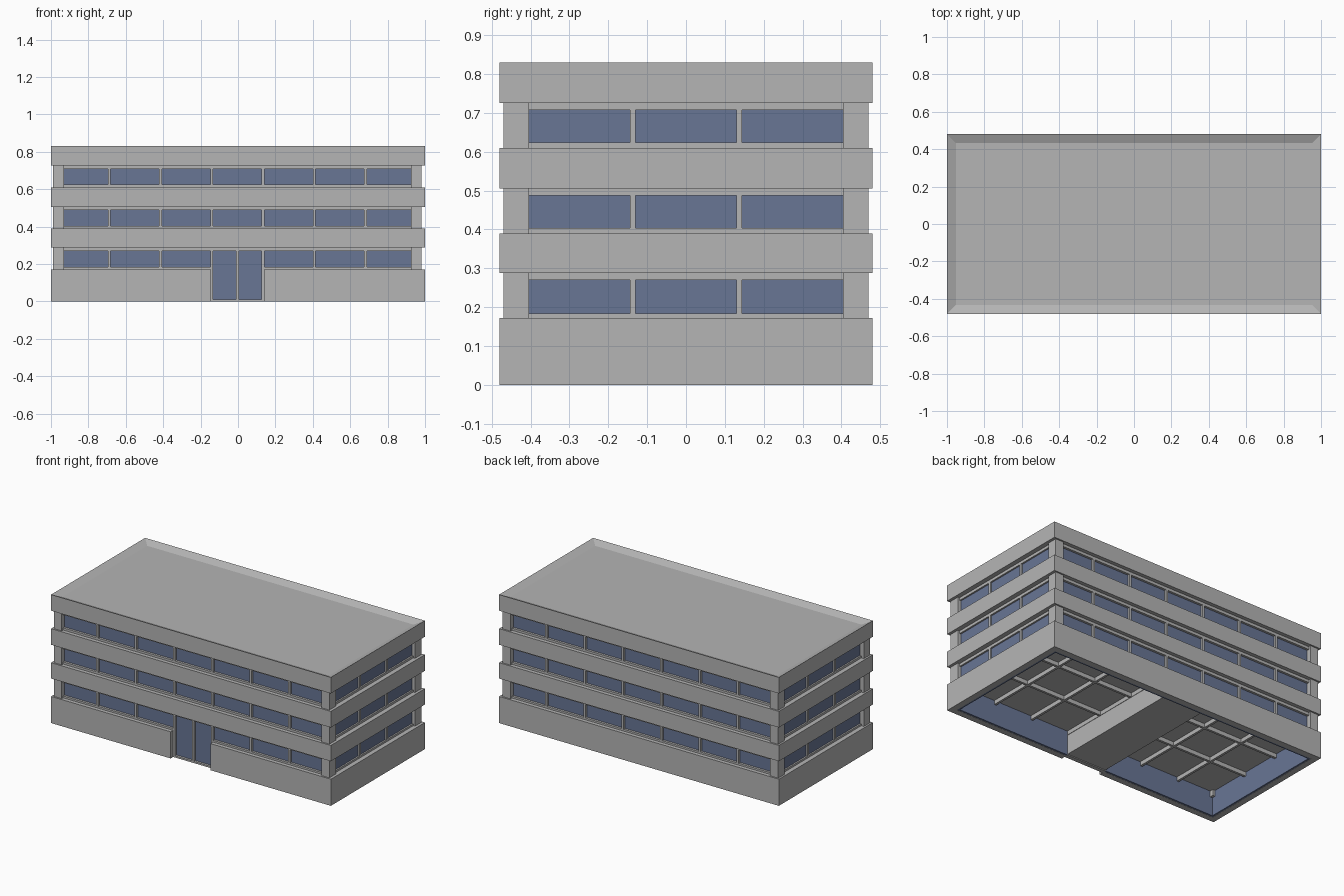
import bpy
import bmesh
from mathutils import Matrix, Vector

if "Cube" in bpy.data.objects:
    bpy.data.objects.remove(bpy.data.objects["Cube"])


def material(name, rgb):
    mat = bpy.data.materials.new(name)
    mat.use_nodes = True
    mat.diffuse_color = (*rgb, 1)
    mat.node_tree.nodes["Principled BSDF"].inputs["Base Color"].default_value = (*rgb, 1)
    return mat


concrete = material("concrete grey", (0.46, 0.46, 0.46))
blue = material("window blue", (0.14, 0.18, 0.30))


def finish(name, bm, mat):
    mesh = bpy.data.meshes.new(name)
    bm.to_mesh(mesh)
    bm.free()
    mesh.materials.append(mat)
    obj = bpy.data.objects.new(name, mesh)
    bpy.context.collection.objects.link(obj)
    return obj


def add_box(bm, lo, hi):
    lo, hi = Vector(lo), Vector(hi)
    move = Matrix.Translation((lo + hi) / 2) @ Matrix.Diagonal((*(hi - lo), 1))
    return bmesh.ops.create_cube(bm, size=1, matrix=move)


def boxes(name, mat, spans):
    """One object from (low corner, high corner) pairs."""
    bm = bmesh.new()
    for lo, hi in spans:
        add_box(bm, lo, hi)
    return finish(name, bm, mat)


CX = -0.003                    # centre of the recessed wall
FX, FY = 0.97, 0.455           # half size of the window frame
GX, GY = 0.96, 0.44            # half size of the glass shell
STEP = 0.274                   # window bay width
STOREYS = (0.172, 0.39, 0.61)  # top of the band below each window row
BAND_GAP = 0.116
DOOR = STEP / 2 + 0.005
columns = [CX + STEP * (k - 2.5) for k in range(6)]
side_columns = (-0.137, 0.137)

# Ground wall: a ring open below, with a gap for the entrance
top = STOREYS[0]
boxes("ground_wall", concrete, [
    ((-1, GY, 0), (1, 0.48, top)),
    ((-1, -GY, 0), (-GX, GY, top)),
    ((GX, -GY, 0), (1, GY, top)),
    ((-1, -0.48, 0), (CX - DOOR, -GY, top)),
    ((CX + DOOR, -0.48, 0), (1, -GY, top)),
])

# Floor bands between the window rows
for i, z in enumerate(STOREYS[:2]):
    boxes(f"floor_band_{i + 1}", concrete,
          [((-1, -0.48, z + BAND_GAP), (1, 0.48, STOREYS[i + 1]))])

# Roof band with a sunken top inside the parapet
bm = bmesh.new()
add_box(bm, (-1, -0.48, STOREYS[2] + BAND_GAP), (1, 0.48, 0.83))
bm.normal_update()
roof = max(bm.faces, key=lambda f: f.calc_center_median().z)
bmesh.ops.inset_region(bm, faces=[roof], thickness=0.068)
bmesh.ops.translate(bm, verts=roof.verts, vec=(0, 0, -0.02))
finish("roof_parapet", bm, concrete)

# Glass shell behind the frames
t = 0.012
boxes("window_glass", blue, [
    ((-GX, -GY, 0.001), (GX, -GY + t, 0.73)),
    ((-GX, GY - t, 0.001), (GX, GY, 0.73)),
    ((-GX, -GY + t, 0.001), (-GX + t, GY - t, 0.73)),
    ((GX - t, -GY + t, 0.001), (GX, GY - t, 0.73)),
])

# Corner posts
posts = []
for sx in (-1, 1):
    for sy in (-1, 1):
        xs = sorted((CX + sx * 0.985, CX + sx * 0.928))
        ys = sorted((sy * 0.47, sy * 0.404))
        posts.append(((xs[0], ys[0], 0.12), (xs[1], ys[1], 0.74)))
boxes("corner_posts", concrete, posts)

# Window frames: mullions and rails running through each storey
for i, z in enumerate(STOREYS):
    low, high = z - 0.04, z + BAND_GAP + 0.01
    spans = [((x - 0.0075, -FY, low), (x + 0.0075, FY, high)) for x in columns]
    spans += [((-FX, y - 0.0075, low), (FX, y + 0.0075, high)) for y in side_columns]
    spans.append(((-FX, -FY, z + 0.098), (FX, FY, high)))
    if i:
        spans.append(((-FX, -FY, z - 0.01), (FX, FY, z + 0.014)))
    boxes(f"window_frame_{i + 1}", concrete, spans)

# Ground floor slab, kept clear of the entrance
boxes("floor_slab", concrete, [
    ((-FX, -FY, 0.158), (CX - STEP / 2, FY, 0.184)),
    ((CX + STEP / 2, -FY, 0.158), (FX, FY, 0.184)),
    ((CX - STEP / 2, 0.3, 0.158), (CX + STEP / 2, FY, 0.184)),
])

# Entrance core, jambs, centre mullion and threshold
boxes("entrance_core", concrete,
      [((CX - DOOR, -GY + t, 0.006), (CX + DOOR, GY - t, 0.2))])
entrance = [((x - 0.0075, -FY, 0), (x + 0.0075, -GY + t, 0.28))
            for x in (columns[2], CX, columns[3])]
entrance.append(((CX - DOOR, -FY, 0), (CX + DOOR, -GY + t, 0.011)))
boxes("entrance_frame", concrete, entrance)
